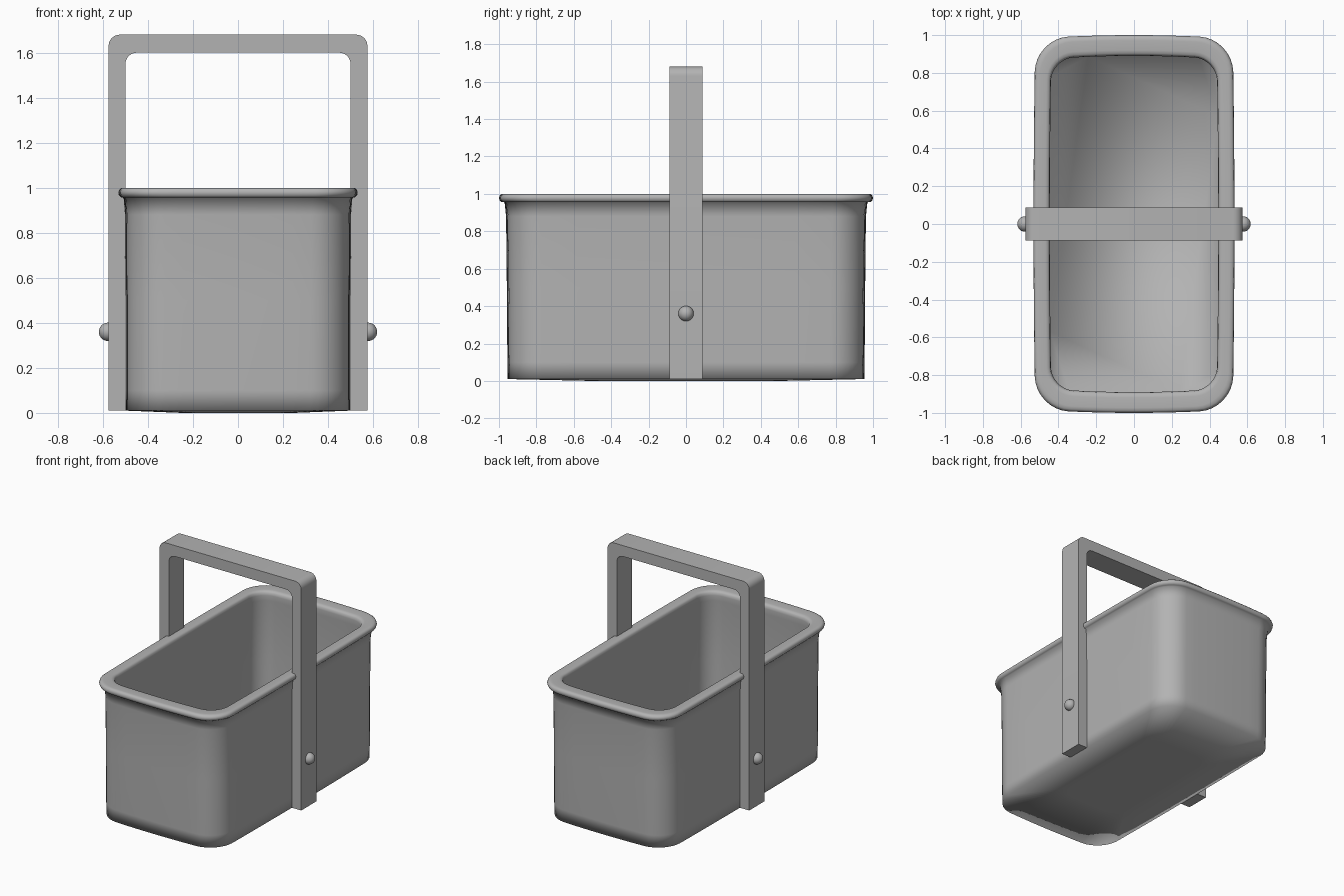
import bpy, bmesh, math
from mathutils import Vector

old = bpy.data.objects.get("Cube")
if old:
    bpy.data.objects.remove(old, do_unlink=True)

grey = bpy.data.materials.new("plain_grey")
grey.use_nodes = True
colour = (0.45, 0.45, 0.45, 1)
grey.diffuse_color = colour
grey.node_tree.nodes["Principled BSDF"].inputs["Base Color"].default_value = colour


def make_object(name, bm):
    bmesh.ops.recalc_face_normals(bm, faces=bm.faces)
    mesh = bpy.data.meshes.new(name)
    bm.to_mesh(mesh)
    bm.free()
    mesh.materials.append(grey)
    obj = bpy.data.objects.new(name, mesh)
    bpy.context.collection.objects.link(obj)
    return obj


def arc(cx, cy, r, start, end, steps):
    return [(cx + r * math.cos(a), cy + r * math.sin(a))
            for a in (start + (end - start) * i / steps for i in range(steps + 1))]


def outline(hx, hy, r, bulge=0.018):
    """Rounded rectangle whose sides bow out slightly."""
    pts = []
    for k, (sx, sy) in enumerate([(1, 1), (-1, 1), (-1, -1), (1, -1)]):
        a = k * math.pi / 2
        corner = arc(sx * (hx - r), sy * (hy - r), r, a, a + math.pi / 2, 8)
        nx, ny = [(-1, 1), (-1, -1), (1, -1), (1, 1)][k]
        pts += corner
        # extra points along the straight side that follows this corner
        for t in (0.75, 0.5, 0.25, 0, -0.25, -0.5, -0.75):
            if k % 2 == 0:
                pts.append((sx * (hx - r) * t, sy * hy))
            else:
                pts.append((sx * hx, sy * (hy - r) * t))
    return [(x * (1 - bulge * (y / hy) ** 2), y * (1 - bulge * (x / hx) ** 2))
            for x, y in pts]


# Tub: rings (half width, half length, corner radius, height) from underside,
# up the outer wall, over the rolled rim and down to the inner floor
rings = [
    (0.25, 0.50, 0.10, 0.0),
    (0.499, 0.953, 0.17, 0.01), (0.50, 0.955, 0.17, 0.10),
    (0.50, 0.958, 0.17, 0.50), (0.502, 0.962, 0.17, 0.88),
    (0.508, 0.970, 0.17, 0.955),
    (0.520, 0.988, 0.18, 0.957), (0.528, 0.996, 0.18, 0.965),
    (0.532, 1.0, 0.18, 0.978), (0.529, 0.996, 0.18, 0.991),
    (0.520, 0.988, 0.18, 0.999), (0.505, 0.972, 0.17, 1.0),
    (0.470, 0.920, 0.14, 1.0), (0.457, 0.903, 0.13, 0.997),
    (0.449, 0.894, 0.12, 0.988), (0.446, 0.890, 0.12, 0.97),
    (0.450, 0.895, 0.12, 0.93), (0.450, 0.895, 0.12, 0.50),
    (0.450, 0.895, 0.12, 0.15), (0.448, 0.892, 0.12, 0.06),
]
bm = bmesh.new()
loops = [[bm.verts.new((x, y, z)) for x, y in outline(hx, hy, r)]
         for hx, hy, r, z in rings]
count = len(loops[0])
for low, high in zip(loops, loops[1:]):
    for i in range(count):
        j = (i + 1) % count
        bm.faces.new((low[i], low[j], high[j], high[i]))
bm.faces.new(loops[0])
bm.faces.new(loops[-1])
for face in bm.faces:
    face.smooth = True
make_object("tub", bm)

# Handle: flat-sided arch profile pushed through its depth
half_pi = math.pi / 2
outer = arc(0.525, 1.63, 0.05, 0, half_pi, 6)
inner = arc(0.45, 1.55, 0.05, 0, half_pi, 6)
right_out = [(0.575, 0.01)] + outer
right_in = [(0.50, 0.01)] + inner
out_path = right_out + [(-x, z) for x, z in reversed(right_out)]
in_path = right_in + [(-x, z) for x, z in reversed(right_in)]
bm = bmesh.new()
rows = [[bm.verts.new((x, y, z)) for x, z in path]
        for y, path in ((-0.088, out_path), (0.088, out_path),
                        (0.088, in_path), (-0.088, in_path))]
for a, b in zip(rows, rows[1:] + rows[:1]):
    for i in range(len(a) - 1):
        bm.faces.new((a[i], a[i + 1], b[i + 1], b[i]))
for end in (0, -1):
    bm.faces.new([row[end] for row in rows])
handle = make_object("handle", bm)
bpy.context.view_layer.objects.active = handle
handle.select_set(True)
bpy.ops.object.shade_smooth_by_angle(angle=math.radians(30))
handle.select_set(False)

# Rivets on both legs of the handle
for side, name in ((1, "left_rivet"), (-1, "right_rivet")):
    bm = bmesh.new()
    bmesh.ops.create_uvsphere(bm, u_segments=24, v_segments=14, radius=0.041)
    bmesh.ops.translate(bm, verts=bm.verts, vec=Vector((side * 0.577, 0, 0.36)))
    for face in bm.faces:
        face.smooth = True
    make_object(name, bm)
